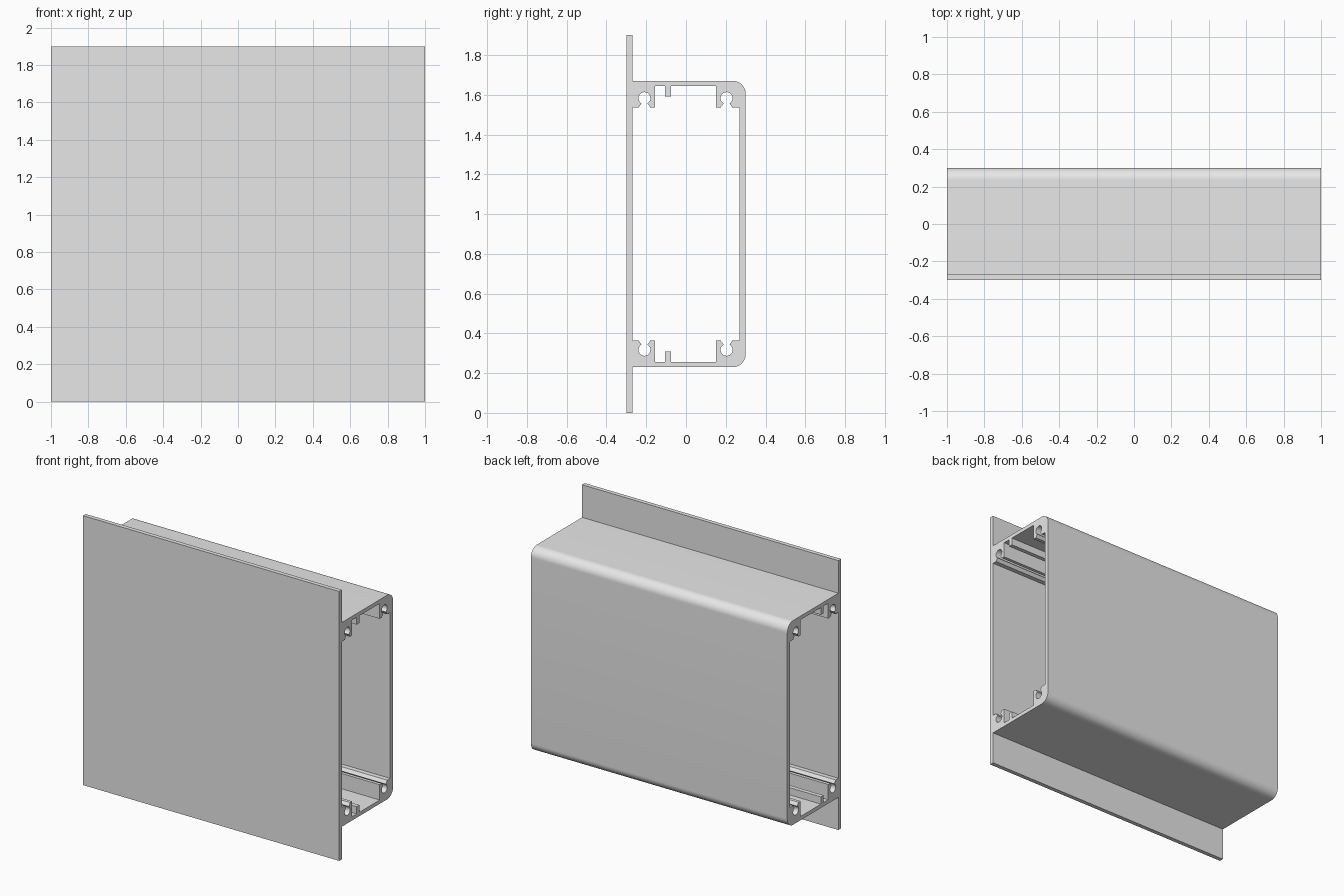
import bpy, bmesh
from math import cos, sin, radians

cube = bpy.data.objects.get("Cube")
if cube:
    bpy.data.objects.remove(cube, do_unlink=True)

MID = 0.95          # height of the symmetry plane
LENGTH = 2.0
BACK = 0.3          # outer back face
TOP = 1.67          # outer top of the box
CEIL = 1.643        # inner top of the box
BOSS = 1.535        # underside of the screw bosses
RADIUS = 0.065      # outer corner rounding


def arc(y, z, r, start, end, steps):
    angles = [radians(start + (end - start) * i / steps) for i in range(steps + 1)]
    return [(y + r * cos(a), z + r * sin(a)) for a in angles]


def screw_channel(y):
    """Round screw channel with a narrow flared mouth pointing down."""
    return ([(y - 0.03, BOSS)] + arc(y, 1.583, 0.03, 240, -60, 28)
            + [(y + 0.03, BOSS)])


def mirrored(half):
    """Close a front-to-back upper half outline with its mirror below."""
    return half + [(y, 2 * MID - z) for y, z in reversed(half)]


# Outer outline: mounting flange, box top, rounded back corner
outer = mirrored([(-0.3, 1.9), (-0.27, 1.9), (-0.27, TOP)]
                 + arc(BACK - RADIUS, TOP - RADIUS, RADIUS, 90, 0, 16))

# Inner outline: front boss, locating rib, back boss
inner = mirrored([(-0.27, BOSS)] + screw_channel(-0.209)
                 + [(-0.156, BOSS), (-0.156, CEIL),
                    (-0.105, CEIL), (-0.105, 1.592), (-0.075, 1.592), (-0.075, CEIL),
                    (0.151, CEIL), (0.151, BOSS)]
                 + screw_channel(0.204) + [(0.268, BOSS)])

# Fill the cross-section between the outlines and extrude it along x
bm = bmesh.new()
edges = []
for outline in (outer, inner):
    verts = [bm.verts.new((-LENGTH / 2, y, z)) for y, z in outline]
    edges += [bm.edges.new((v, verts[i - 1])) for i, v in enumerate(verts)]
bmesh.ops.triangle_fill(bm, edges=edges, use_beauty=True, normal=(1, 0, 0))
result = bmesh.ops.extrude_face_region(bm, geom=bm.faces[:], use_keep_orig=True)
moved = [g for g in result["geom"] if isinstance(g, bmesh.types.BMVert)]
bmesh.ops.translate(bm, verts=moved, vec=(LENGTH, 0, 0))
bmesh.ops.recalc_face_normals(bm, faces=bm.faces[:])

mesh = bpy.data.meshes.new("extruded_housing")
bm.to_mesh(mesh)
bm.free()
housing = bpy.data.objects.new("extruded_housing", mesh)
bpy.context.collection.objects.link(housing)

# Plain grey metal
grey = bpy.data.materials.new("light_grey_metal")
grey.use_nodes = True
colour = (0.8, 0.8, 0.8, 1)
grey.diffuse_color = colour
grey.node_tree.nodes["Principled BSDF"].inputs["Base Color"].default_value = colour
mesh.materials.append(grey)

# Smooth the rounded corners and channels, keep flat edges sharp
bpy.ops.object.select_all(action="DESELECT")
housing.select_set(True)
bpy.context.view_layer.objects.active = housing
bpy.ops.object.shade_smooth_by_angle(angle=radians(30))
